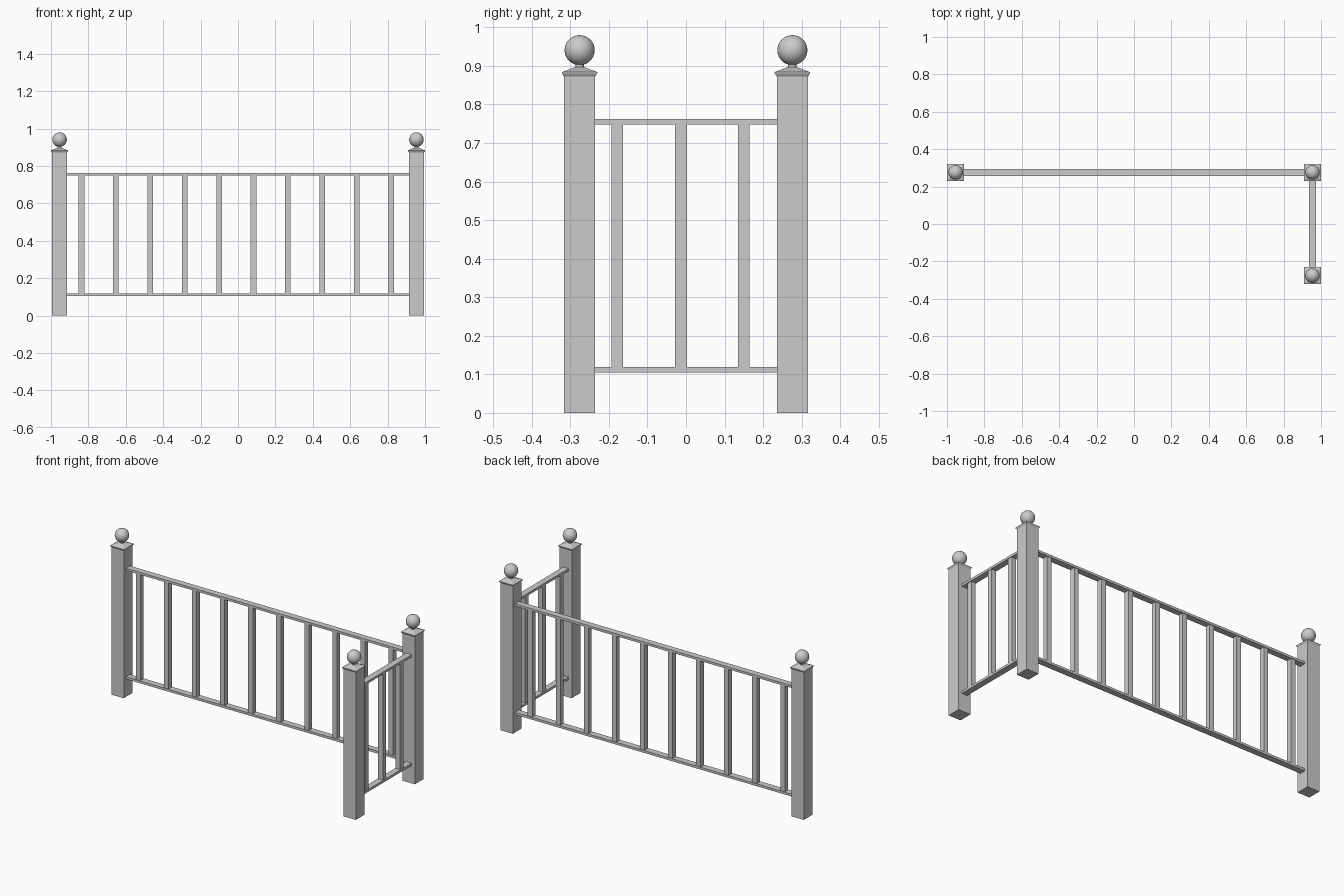
import bpy, bmesh

if "Cube" in bpy.data.objects:
    bpy.data.objects.remove(bpy.data.objects["Cube"])

PX, PY = 0.954, 0.276   # post centres
POST = 0.08             # post width
RAIL_W, RAIL_H = 0.037, 0.014
BAL = 0.030
Z_LOW, Z_HIGH = 0.112, 0.755


def make_object(name, bm):
    bmesh.ops.recalc_face_normals(bm, faces=bm.faces)
    mesh = bpy.data.meshes.new(name)
    bm.to_mesh(mesh)
    bm.free()
    ob = bpy.data.objects.new(name, mesh)
    bpy.context.collection.objects.link(ob)
    return ob


def box(name, x0, x1, y0, y1, z0, z1):
    bm = bmesh.new()
    bmesh.ops.create_cube(bm, size=1)
    for v in bm.verts:
        v.co.x = x1 if v.co.x > 0 else x0
        v.co.y = y1 if v.co.y > 0 else y0
        v.co.z = z1 if v.co.z > 0 else z0
    return make_object(name, bm)


def square_stack(name, x, y, profile):
    """Stacked square sections given as (half width, z)."""
    bm = bmesh.new()
    rings = [[bm.verts.new((x + sx * h, y + sy * h, z))
              for sx, sy in ((-1, -1), (1, -1), (1, 1), (-1, 1))]
             for h, z in profile]
    for a, b in zip(rings, rings[1:]):
        for i in range(4):
            j = (i + 1) % 4
            bm.faces.new((a[i], a[j], b[j], b[i]))
    bm.faces.new(rings[0][::-1])
    bm.faces.new(rings[-1])
    return make_object(name, bm)


def post(label, x, y):
    h = POST / 2
    box(label + "_post", x - h, x + h, y - h, y + h, 0, 0.874)
    # flared cap with a shallow pyramid top
    square_stack(label + "_post_cap", x, y,
                 [(h, 0.872), (0.046, 0.881), (0.046, 0.884), (0.012, 0.897)])
    # neck under the ball
    bpy.ops.mesh.primitive_cylinder_add(vertices=24, radius=0.011, depth=0.03,
                                        location=(x, y, 0.899))
    neck = bpy.context.object
    neck.name = label + "_ball_neck"
    bpy.ops.object.shade_smooth_by_angle()
    # ball finial
    bpy.ops.mesh.primitive_uv_sphere_add(segments=32, ring_count=16,
                                         radius=0.039, location=(x, y, 0.941))
    ball = bpy.context.object
    ball.name = label + "_ball_finial"
    bpy.ops.object.shade_smooth_by_angle()


# three posts
post("left", -PX, PY)
post("corner", PX, PY)
post("front", PX, -PY)

# rails of the long and short runs
ex, ey, w = PX - POST / 2, PY - POST / 2, RAIL_W / 2
for level, z in (("lower", Z_LOW), ("upper", Z_HIGH)):
    z0, z1 = z - RAIL_H / 2, z + RAIL_H / 2
    box("long_%s_rail" % level, -ex, ex, PY - w, PY + w, z0, z1)
    box("short_%s_rail" % level, PX - w, PX + w, -ey, ey, z0, z1)

# balusters
spots = [("long", -0.837 + 0.184 * i, PY) for i in range(10)]
spots += [("short", PX, y) for y in (-0.178, -0.013, 0.150)]
b = BAL / 2
for i, (run, x, y) in enumerate(spots):
    box("%s_baluster_%d" % (run, i + 1), x - b, x + b, y - b, y + b,
        Z_LOW + RAIL_H / 2, Z_HIGH - RAIL_H / 2)
